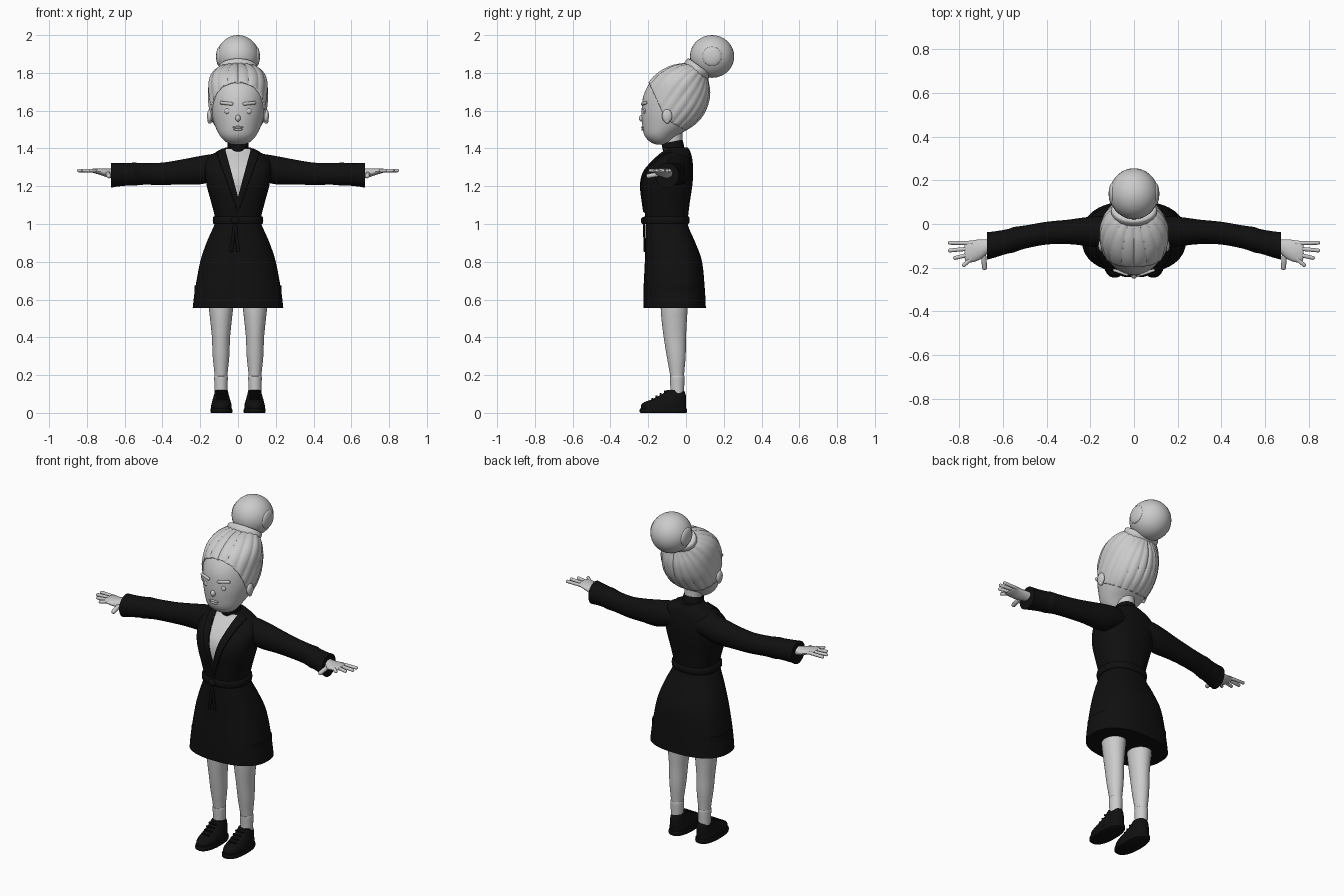
import bpy, bmesh, math
from mathutils import Vector, Matrix

if "Cube" in bpy.data.objects:
    bpy.data.objects.remove(bpy.data.objects["Cube"])


def material(name, v):
    m = bpy.data.materials.new(name)
    m.diffuse_color = (v, v, v, 1)
    m.use_nodes = True
    m.node_tree.nodes["Principled BSDF"].inputs["Base Color"].default_value = m.diffuse_color
    return m


PALE = material("pale grey", 0.6)
BLACK = material("black", 0.005)


def finish(name, bm, mats, angle=40):
    bmesh.ops.recalc_face_normals(bm, faces=bm.faces)
    me = bpy.data.meshes.new(name)
    bm.to_mesh(me)
    bm.free()
    ob = bpy.data.objects.new(name, me)
    bpy.context.collection.objects.link(ob)
    for m in mats:
        me.materials.append(m)
    bpy.ops.object.select_all(action='DESELECT')
    ob.select_set(True)
    bpy.context.view_layer.objects.active = ob
    bpy.ops.object.shade_smooth_by_angle(angle=math.radians(angle))
    return ob


def smooth_rows(rows, n):
    """Catmull-Rom interpolation between cross-sections."""
    out = []
    for i in range(len(rows) - 1):
        p = [rows[max(i - 1, 0)], rows[i], rows[i + 1], rows[min(i + 2, len(rows) - 1)]]
        for k in range(n):
            t = k / n
            out.append([0.5 * (2 * b + (c - a) * t + (2 * a - 5 * b + 4 * c - d) * t * t
                               + (3 * b - a - 3 * c + d) * t ** 3) for a, b, c, d in zip(*p)])
    return out + [list(rows[-1])]


def zrows(rows, cx=0.0):
    """(z, half width, front y, back y) -> cross-sections."""
    return [(z, cx, (f + b) / 2, rx, (b - f) / 2) for z, rx, f, b in rows]


def loft(rows, seg=32, n=4, axis='Z', power=2.0, side=1, hollow=None):
    """Closed body through elliptical sections; hollow pushes the first cap inward."""
    bm = bmesh.new()
    rings = []
    for t, u, v, ru, rv in smooth_rows(rows, n):
        ring = []
        for k in range(seg):
            a = 2 * math.pi * k / seg
            c, s = math.cos(a), math.sin(a)
            p = u + ru * math.copysign(abs(c) ** (2 / power), c)
            q = v + rv * math.copysign(abs(s) ** (2 / power), s)
            co = (p, q, t) if axis == 'Z' else (t, p, q)
            ring.append(bm.verts.new((co[0] * side, co[1], co[2])))
        rings.append(ring)
    for r0, r1 in zip(rings, rings[1:]):
        for k in range(seg):
            bm.faces.new((r0[k], r0[k - 1], r1[k - 1], r1[k]))
    start = bm.faces.new(rings[0])
    bm.faces.new(rings[-1])
    bmesh.ops.recalc_face_normals(bm, faces=bm.faces)
    if hollow:
        bmesh.ops.inset_individual(bm, faces=[start], thickness=0.01)
        mv = bmesh.ops.extrude_face_region(bm, geom=[start])['geom']
        bmesh.ops.translate(bm, verts=[g for g in mv if isinstance(g, bmesh.types.BMVert)],
                            vec=Vector(hollow))
    return bm


def capsule(name, p0, p1, r, mat, flat=1.0, seg=14):
    p0, p1 = Vector(p0), Vector(p1)
    d = p1 - p0
    bm = bmesh.new()
    bmesh.ops.create_uvsphere(bm, u_segments=seg, v_segments=10, radius=r)
    for v in bm.verts:
        if v.co.z > 0.001:
            v.co.z += d.length
    bmesh.ops.transform(bm, verts=bm.verts, matrix=d.to_track_quat('Z', 'Y').to_matrix().to_4x4())
    for v in bm.verts:
        v.co.y *= flat
    bmesh.ops.translate(bm, verts=bm.verts, vec=p0)
    return finish(name, bm, [mat])


def ellipsoid(name, loc, size, mat, seg=24):
    bm = bmesh.new()
    bmesh.ops.create_uvsphere(bm, u_segments=seg, v_segments=seg // 2, radius=1)
    bmesh.ops.scale(bm, verts=bm.verts, vec=size)
    bmesh.ops.translate(bm, verts=bm.verts, vec=loc)
    return finish(name, bm, [mat])


# Coat body with a pale V neckline and raised lapels
bm = loft(zrows([(.555, .24, -.225, .105), (.65, .228, -.225, .1), (.8, .2, -.218, .085),
                 (.9, .167, -.215, .05), (.98, .132, -.214, .015), (1.02, .12, -.213, .01),
                 (1.1, .138, -.225, .018), (1.2, .165, -.236, .033), (1.27, .175, -.222, .038),
                 (1.32, .175, -.185, .036), (1.36, .15, -.145, .03), (1.385, .105, -.12, .022),
                 (1.405, .066, -.115, .01)]), seg=56, power=2.4, hollow=(0, 0, .12))


def inside(p, base, slope):
    return abs(p.x) < (p.z - base) * slope


for base, slope in ((1.14, .27), (1.06, .36)):
    for s in (-1, 1):
        faces = [f for f in bm.faces if f.calc_center_median().y < -.07 and 1.04 < f.calc_center_median().z < 1.4]
        geom = set(faces) | {e for f in faces for e in f.edges} | {v for f in faces for v in f.verts}
        bmesh.ops.bisect_plane(bm, geom=list(geom), dist=1e-5, plane_co=(0, 0, base), plane_no=(s, 0, -slope))
bm.normal_update()
lapel = []
for f in bm.faces:
    c = f.calc_center_median()
    if c.y < -.07 and c.z < 1.395:
        if inside(c, 1.14, .27):
            f.material_index = 1
        elif inside(c, 1.06, .36):
            lapel.append(f)
for g in bmesh.ops.extrude_face_region(bm, geom=lapel)['geom']:
    if isinstance(g, bmesh.types.BMVert):
        g.co += Vector((0, -.008, .004))
finish("coat", bm, [BLACK, PALE])

# Belt, knot and hanging ends
finish("belt", loft(zrows([(1.0, .128, -.219, .012), (1.007, .133, -.224, .018),
                           (1.033, .133, -.224, .018), (1.04, .127, -.219, .012)]),
                    seg=56, n=2, power=2.4), [BLACK])
ellipsoid("belt_knot", (-.015, -.225, 1.018), (.022, .014, .02), BLACK, 16)
for x in (-.035, .0):
    capsule("belt_end", (-.015, -.222, 1.01), (x, -.219, .86), .009, BLACK, .6)

# Neck and choker
finish("neck", loft([(1.3, 0, -.055, .048, .048), (1.4, 0, -.066, .047, .048),
                     (1.52, 0, -.075, .05, .055)], seg=28), [PALE])
bm = loft([(-.027, 0, 0, .052, .052), (-.024, 0, 0, .056, .057), (.024, 0, 0, .056, .057),
           (.027, 0, 0, .052, .052)], seg=32, n=2)
bmesh.ops.transform(bm, verts=bm.verts, matrix=Matrix.Translation((0, -.068, 1.408)) @ Matrix.Rotation(.2, 4, 'X'))
finish("choker", bm, [BLACK])

# Head and swept-back hair shell
head_rows = [(1.42, .03, -.155, -.10), (1.435, .065, -.19, -.08), (1.47, .097, -.22, -.04),
             (1.53, .126, -.232, .05), (1.60, .145, -.235, .10), (1.68, .15, -.225, .12),
             (1.75, .147, -.19, .112), (1.80, .127, -.14, .10), (1.835, .085, -.075, .08),
             (1.848, .03, -.01, .04)]
finish("head", loft(zrows(head_rows), seg=48, n=5), [PALE])
bm = loft(zrows([(z + .004, rx + .009, f - .007, b + .009) for z, rx, f, b in head_rows]), seg=144, n=6)
axis = Vector((0, .59, .807))
across = Vector((0, .807, -.59))
for v in bm.verts:
    d = v.co - Vector((0, -.03, 1.66))
    ang = math.atan2(d.x, d.dot(across))
    groove = abs(math.sin(ang * 10)) ** .5 - 1
    v.co += d.normalized() * groove * .007
for co, no in (((0, -.12, 1.58), (0, -.165, -.075)), ((0, -.12, 1.56), (0, -.08, -.15))):
    bmesh.ops.bisect_plane(bm, geom=bm.verts[:] + bm.edges[:] + bm.faces[:], plane_co=co,
                           plane_no=Vector(no).normalized(), clear_outer=True)
hair = finish("hair", bm, [PALE])
mod = hair.modifiers.new("thickness", 'SOLIDIFY')
mod.thickness = .012
mod.offset = -1

# Hair tie and bun
bm = loft([(-.022, 0, 0, .09, .066), (-.016, 0, 0, .103, .075), (.012, 0, 0, .103, .075),
           (.02, 0, 0, .09, .066)], seg=36, n=3)
bmesh.ops.transform(bm, verts=bm.verts, matrix=Matrix.Translation((0, .06, 1.82)) @ Matrix.Rotation(-.63, 4, 'X'))
finish("hair_tie", bm, [PALE])
ellipsoid("bun", (0, .138, 1.887), (.112, .117, .113), PALE, 36)

# Face features
ellipsoid("nose", (0, -.234, 1.56), (.014, .016, .018), PALE, 16)
ellipsoid("upper_lip", (0, -.229, 1.512), (.03, .008, .006), PALE, 16)
ellipsoid("lower_lip", (0, -.228, 1.501), (.024, .009, .007), PALE, 16)

for s in (-1, 1):
    ellipsoid("bun_coil", (s * .098, .138, 1.887), (.018, .052, .052), PALE)
    ellipsoid("eye", (s * .055, -.219, 1.597), (.017, .008, .015), PALE, 16)
    capsule("eyebrow", (s * .034, -.231, 1.636), (s * .088, -.208, 1.642), .009, PALE, .8)
    ellipsoid("ear", (s * .15, -.1, 1.572), (.014, .027, .036), PALE, 20)
    ellipsoid("ear_lobe", (s * .149, -.1, 1.545), (.012, .013, .014), PALE, 12)

    # Sleeve, open at the cuff
    finish("sleeve", loft([(.672, -.1, 1.258, .063, .066), (.64, -.094, 1.26, .06, .062),
                           (.58, -.08, 1.263, .056, .059), (.55, -.072, 1.264, .058, .061),
                           (.5, -.06, 1.265, .053, .057), (.4, -.042, 1.266, .052, .059),
                           (.3, -.036, 1.275, .056, .066), (.2, -.035, 1.285, .068, .075),
                           (.12, -.04, 1.3, .075, .07), (.05, -.04, 1.3, .06, .05)],
                          axis='X', seg=28, side=s, hollow=(-s * .04, 0, 0)), [BLACK])

    # Hand: palm, fingers and thumb
    finish("palm", loft([(.6, -.09, 1.265, .028, .026), (.66, -.1, 1.268, .03, .026),
                         (.7, -.115, 1.272, .045, .022), (.74, -.125, 1.279, .05, .016),
                         (.768, -.126, 1.282, .046, .011), (.775, -.126, 1.282, .03, .006)],
                        axis='X', seg=20, side=s), [PALE])
    for y0, x1, y1 in ((-.088, .842, -.086), (-.112, .842, -.121), (-.138, .818, -.155), (-.158, .778, -.188)):
        capsule("finger", (s * .745, y0, 1.282), (s * x1, y1, 1.283), .0095, PALE)
    capsule("thumb", (s * .69, -.125, 1.268), (s * .684, -.198, 1.254), .0125, PALE)

    # Leg and sock
    finish("leg", loft(zrows([(.06, .03, -.08, -.012), (.12, .031, -.079, -.013), (.19, .033, -.083, -.011),
                              (.3, .044, -.102, -.002), (.4, .048, -.118, .0), (.5, .058, -.13, .005),
                              (.57, .064, -.135, .01), (.8, .07, -.15, .02)], .09 * s), seg=28), [PALE])
    finish("sock", loft(zrows([(.07, .033, -.082, -.01), (.12, .034, -.082, -.01), (.188, .036, -.086, -.008),
                               (.193, .033, -.083, -.011)], .09 * s), seg=28), [PALE])

    # Shoe, sole and laces
    finish("shoe", loft(zrows([(.015, .053, -.235, 0), (.04, .054, -.238, 0), (.056, .05, -.222, .001),
                               (.068, .047, -.19, .001), (.085, .042, -.155, 0), (.1, .038, -.125, -.003),
                               (.122, .033, -.102, -.012)], .088 * s), seg=32, power=2.3), [BLACK])
    finish("sole", loft(zrows([(0, .055, -.24, .002), (.004, .058, -.245, .005), (.018, .058, -.245, .005),
                               (.024, .055, -.242, .002)], .088 * s), seg=32, n=2, power=2.4), [BLACK])
    for i in range(4):
        y, z = -.178 + i * .022, .074 + i * .013
        capsule("lace", (s * .088 - .022, y, z), (s * .088 + .022, y, z), .006, BLACK, 1, 8)
